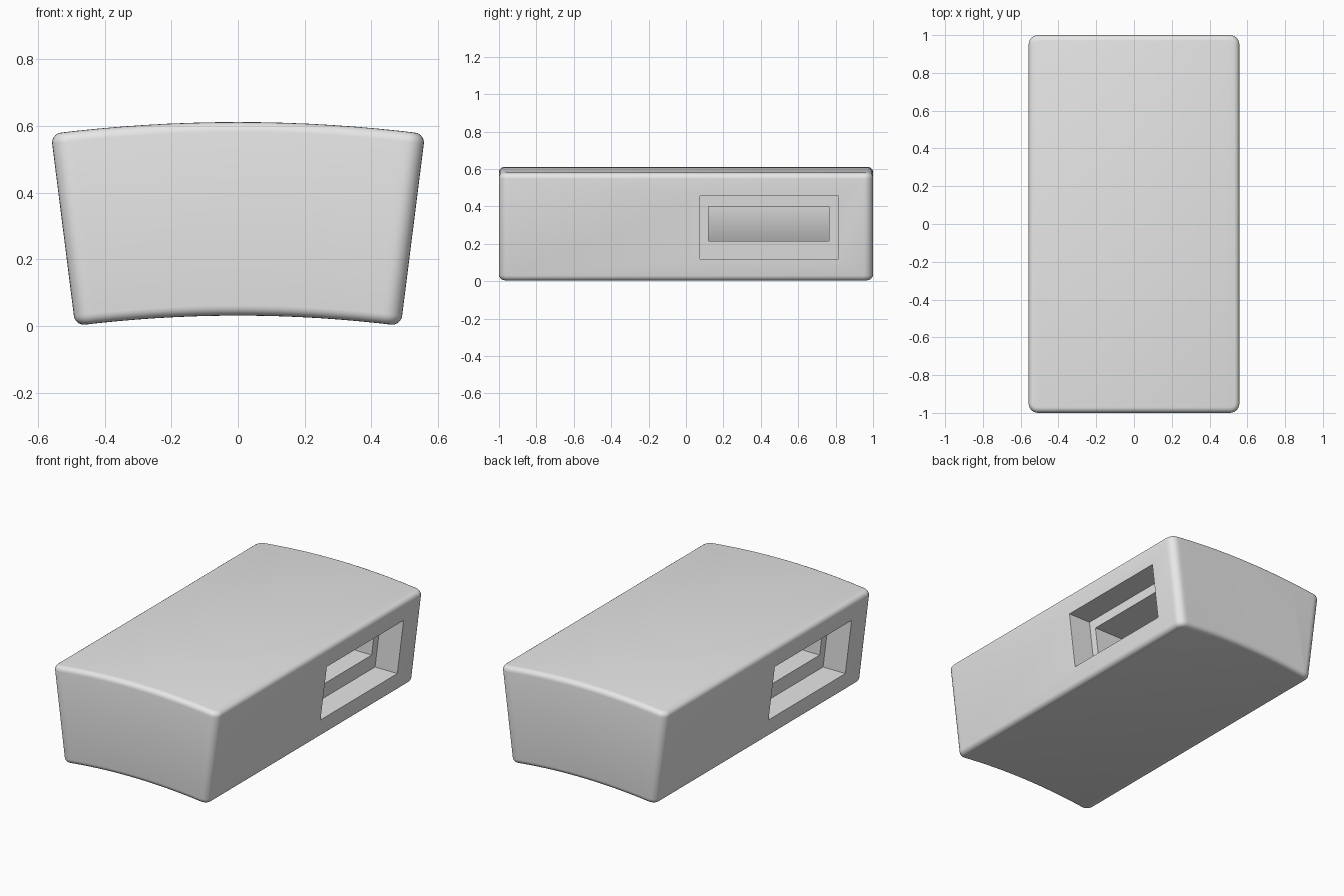
import bpy
import bmesh
from math import atan, sin, cos, pi, radians
from mathutils import Matrix

if "Cube" in bpy.data.objects:
    bpy.data.objects.remove(bpy.data.objects["Cube"])

SLOPE = 0.126                 # outward lean of the side walls
BASE = 0.489                  # half width at floor level
CENTRE_Z = -BASE / SLOPE      # shared centre of both arcs
HALF = atan(SLOPE)
STEPS = 16

grey = bpy.data.materials.new("light_grey")
grey.use_nodes = True
colour = (0.8, 0.8, 0.8, 1)
grey.diffuse_color = colour
grey.node_tree.nodes["Principled BSDF"].inputs["Base Color"].default_value = colour


def prism(profile, y0, y1):
    """Extrude an xz outline along y."""
    bm = bmesh.new()
    face = bm.faces.new([bm.verts.new((x, y0, z)) for x, z in profile])
    out = bmesh.ops.extrude_face_region(bm, geom=[face])
    moved = [v for v in out["geom"] if isinstance(v, bmesh.types.BMVert)]
    bmesh.ops.translate(bm, verts=moved, vec=(0, y1 - y0, 0))
    bmesh.ops.recalc_face_normals(bm, faces=bm.faces)
    return bm


def make_object(name, bm):
    mesh = bpy.data.meshes.new(name)
    bm.to_mesh(mesh)
    bm.free()
    mesh.materials.append(grey)
    obj = bpy.data.objects.new(name, mesh)
    bpy.context.collection.objects.link(obj)
    return obj


def arc(radius):
    angles = [HALF * (2 * i / STEPS - 1) for i in range(STEPS + 1)]
    return [(radius * sin(a), CENTRE_Z + radius * cos(a)) for a in angles]


# Arched block: upright corners rounded first, then the top and bottom rims
bm = prism(arc(0.612 - CENTRE_Z) + arc(0.031 - CENTRE_Z)[::-1], -1, 1)
upright = [e for e in bm.edges if abs(e.verts[0].co.z - e.verts[1].co.z) > 0.4]
bmesh.ops.bevel(bm, geom=upright, offset=0.05, segments=6, profile=0.5, affect='EDGES')
rims = [e for e in bm.edges if e.calc_face_angle(0) > radians(50)]
bmesh.ops.bevel(bm, geom=rims, offset=0.03, segments=5, profile=0.5, affect='EDGES')
body = make_object("arched_block", bm)


def wall(z, depth):
    """Point at a given depth behind the leaning side wall."""
    return (BASE + SLOPE * z - depth, z)


# Stepped grip pockets, one per side, turned half way round from each other
recess = [wall(0.12, -0.1), wall(0.455, -0.1), wall(0.455, 0.15), wall(0.12, 0.15)]
slot = [wall(0.215, 0.1), wall(0.40, 0.1), wall(0.40, 0.43),
        wall(0.31, 0.43), wall(0.215, 0.47)]
cutters = []
for name, outline, y0, y1 in (("recess", recess, 0.075, 0.815), ("slot", slot, 0.12, 0.765)):
    for side, angle in (("left", 0), ("right", pi)):
        bm = prism(outline, y0, y1)
        bm.transform(Matrix.Rotation(angle, 4, 'Z'))
        cutter = make_object(f"{side}_{name}_cutter", bm)
        cutter.hide_render = True
        cutters.append(cutter)

bpy.ops.object.select_all(action='DESELECT')
bpy.context.view_layer.objects.active = body
body.select_set(True)
for cutter in cutters:
    mod = body.modifiers.new("pocket", 'BOOLEAN')
    mod.operation = 'DIFFERENCE'
    mod.solver = 'EXACT'
    mod.object = cutter
    bpy.ops.object.modifier_apply(modifier=mod.name)
for cutter in cutters:
    bpy.data.objects.remove(cutter)

# Smooth roundings with crisp pocket edges
bpy.ops.object.shade_smooth_by_angle(angle=radians(30))
